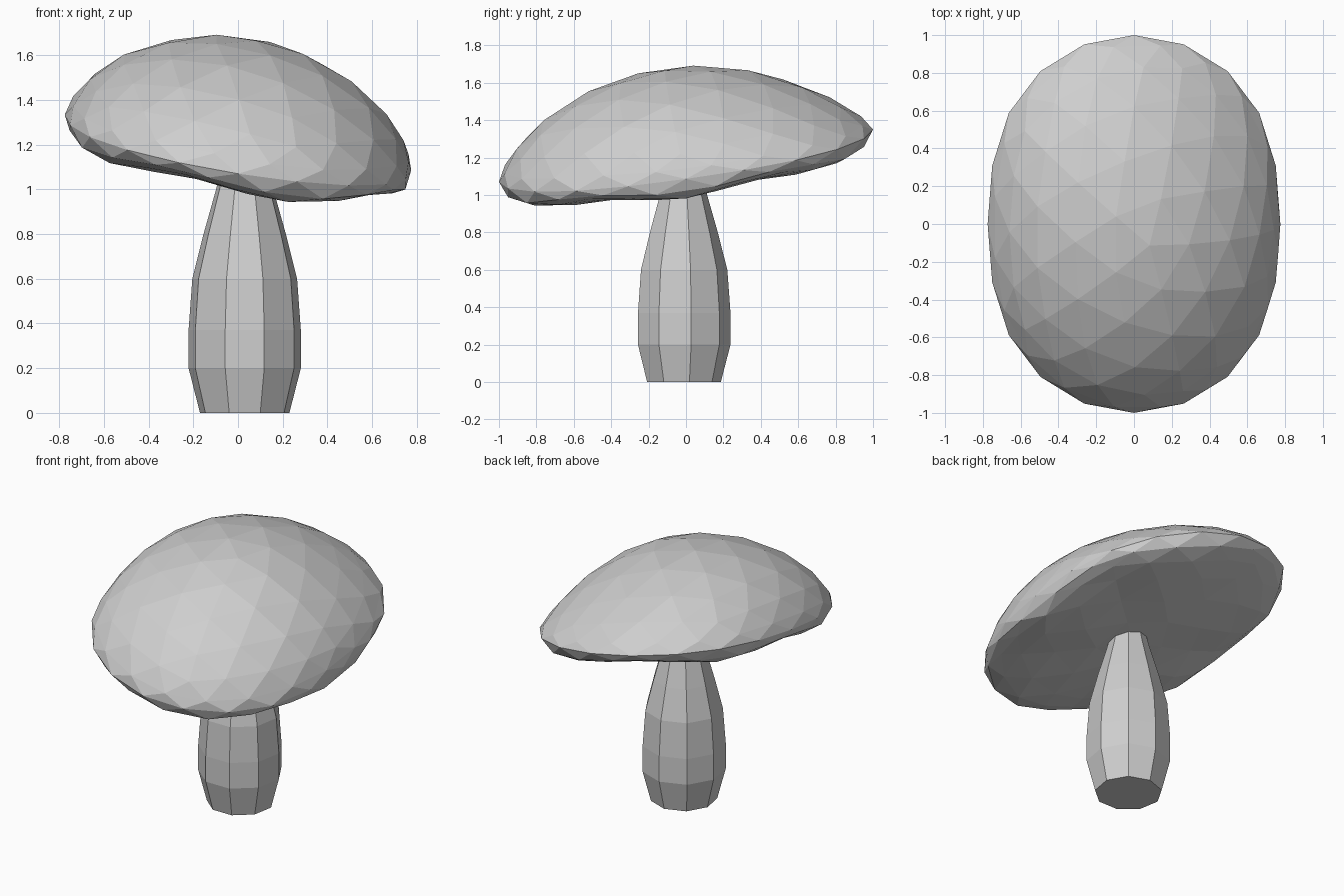
import bpy
import bmesh
import math

cube = bpy.data.objects.get("Cube")
if cube:
    bpy.data.objects.remove(cube, do_unlink=True)

# One plain grey for the whole mushroom
GREY = (0.62, 0.62, 0.62, 1)
grey = bpy.data.materials.new("plain_grey")
grey.use_nodes = True
grey.diffuse_color = GREY
grey.node_tree.nodes["Principled BSDF"].inputs["Base Color"].default_value = GREY


def add_object(name, bm):
    """Turn a bmesh into a flat-shaded object."""
    bmesh.ops.recalc_face_normals(bm, faces=bm.faces)
    mesh = bpy.data.meshes.new(name)
    bm.to_mesh(mesh)
    bm.free()
    mesh.materials.append(grey)
    obj = bpy.data.objects.new(name, mesh)
    bpy.context.collection.objects.link(obj)


# Cap: faceted, slightly squared oval with a tilted rim, a dome leaning
# forward that is lower at the back left, and a wavy shallow underside
bm = bmesh.new()
bmesh.ops.create_icosphere(bm, subdivisions=3, radius=1)
for v in bm.verts:
    x, y, z = v.co
    spread = x * x + y * y
    x = 0.775 * (1.1 * x - 0.1 * x ** 5)
    rim = 1.21 - 0.16 * x + 0.14 * y
    if z > 0:
        slump = 1 - 0.17 * max(0, x + y) ** 2
        height = 0.455 * slump * z ** 1.5
        v.co = (x + 0.18 * height, y - 0.25 * height, rim + height)
    else:
        wave = 0.9 + 0.3 * spread * math.cos(5 * (math.atan2(y, x) + math.radians(73)))
        v.co = (x, y, rim - 0.17 * wave * abs(z) ** 0.75)
add_object("mushroom_cap", bm)

# Stem: nine-sided bulging column whose top ends inside the cap
SIDES = 9
PROFILE = [(0.203, 0), (0.255, 0.2), (0.255, 0.37), (0.238, 0.6),
           (0.187, 0.8), (0.13, 1.0), (0.1, 1.12)]
bm = bmesh.new()
rings = []
for radius, z in PROFILE:
    ring = []
    for i in range(SIDES):
        angle = math.pi / 2 + math.tau * i / SIDES
        ring.append(bm.verts.new((0.03 + radius * math.cos(angle),
                                  -0.017 + radius * math.sin(angle), z)))
    rings.append(ring)
for lower, upper in zip(rings, rings[1:]):
    for i in range(SIDES):
        j = (i + 1) % SIDES
        bm.faces.new((lower[i], lower[j], upper[j], upper[i]))
bm.faces.new(rings[0])
bm.faces.new(rings[-1])
add_object("mushroom_stem", bm)
